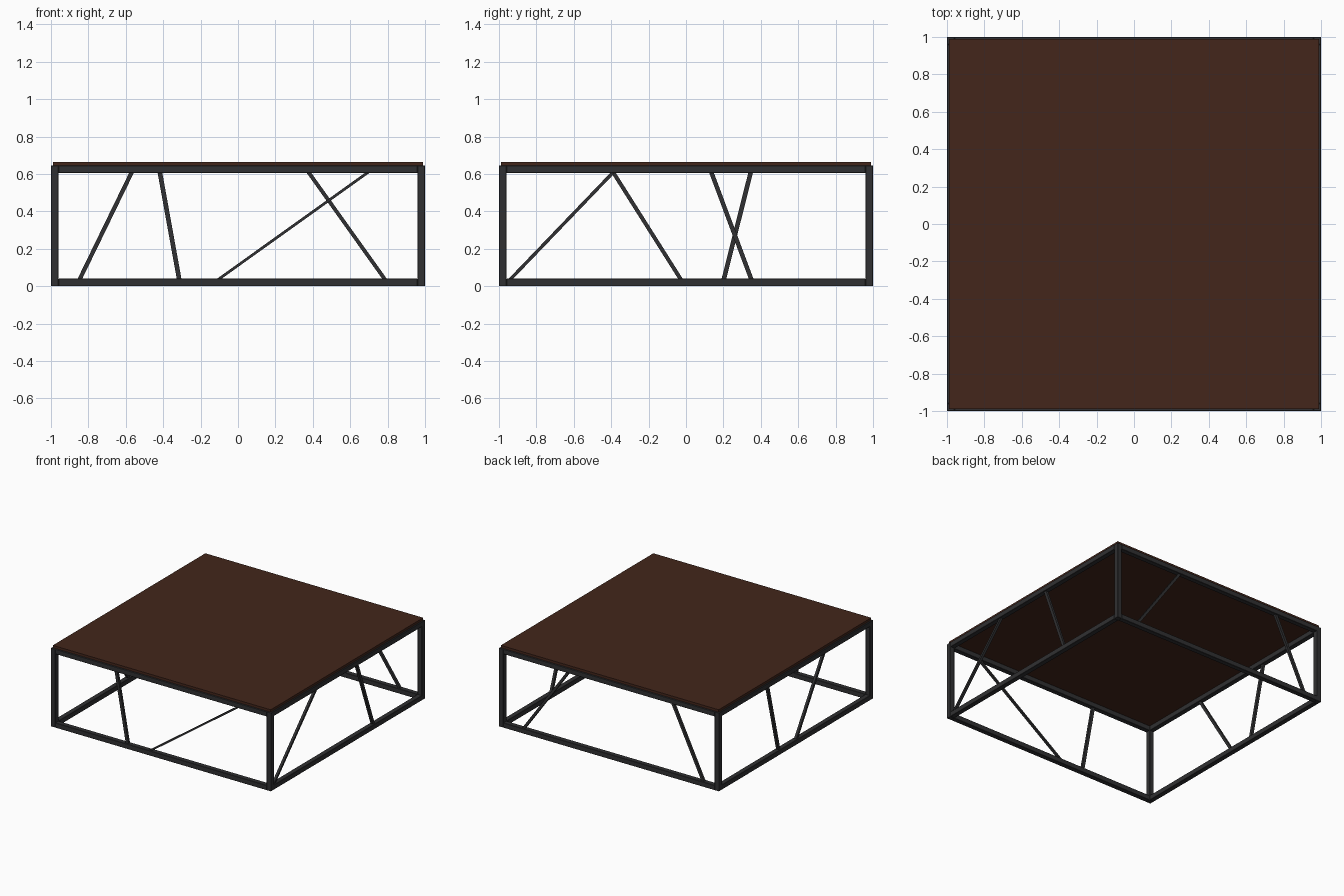
import bpy

if "Cube" in bpy.data.objects:
    bpy.data.objects.remove(bpy.data.objects["Cube"])

H, T = 0.645, 0.04          # frame height, tube size
C = 1 - T / 2               # centre line of the tubes


def material(name, rgb):
    m = bpy.data.materials.new(name)
    m.diffuse_color = (*rgb, 1)
    m.use_nodes = True
    m.node_tree.nodes["Principled BSDF"].inputs["Base Color"].default_value = m.diffuse_color
    return m


steel = material("dark_steel", (0.03, 0.03, 0.032))
wood = material("brown_wood", (0.056, 0.019, 0.011))


def prism(name, bottom, top, mat):
    """Six-sided solid from a bottom and a top loop of four points."""
    me = bpy.data.meshes.new(name)
    faces = [(3, 2, 1, 0), (4, 5, 6, 7)]
    faces += [(i, (i + 1) % 4, (i + 1) % 4 + 4, i + 4) for i in range(4)]
    me.from_pydata(bottom + top, [], faces)
    me.materials.append(mat)
    ob = bpy.data.objects.new(name, me)
    bpy.context.collection.objects.link(ob)
    return ob


def loop(x, y, z, sx, sy):
    return [(x + a * sx / 2, y + b * sy / 2, z)
            for a, b in ((-1, -1), (1, -1), (1, 1), (-1, 1))]


def box(name, x, y, z0, z1, sx, sy, mat, bevel=0.0):
    ob = prism(name, loop(x, y, z0, sx, sy), loop(x, y, z1, sx, sy), mat)
    if bevel:
        b = ob.modifiers.new("bevel", "BEVEL")
        b.width, b.segments = bevel, 1
    return ob


# corner legs
for sx, nx in ((-1, "left"), (1, "right")):
    for sy, ny in ((-1, "front"), (1, "back")):
        box(f"leg_{ny}_{nx}", sx * C, sy * C, 0, H, T, T, steel, 0.002)

# lower and upper rails between the legs
L = 2 - 2 * T
for z, nz in ((0, "lower"), (H - T, "upper")):
    for s, nx, ny in ((-1, "left", "front"), (1, "right", "back")):
        box(f"{nz}_rail_{nx}", s * C, 0, z, z + T, T, L, steel, 0.002)
        box(f"{nz}_rail_{ny}", 0, s * C, z, z + T, L, T, steel, 0.002)

# slanted struts: side, position along the side at the bottom and at the top
W, D = 0.025, 0.02
struts = [
    ("front", -0.315, -0.417), ("front", -0.10, 0.69),
    ("back", -0.845, -0.57), ("back", 0.783, 0.38),
    ("right", -0.936, -0.393), ("right", 0.348, 0.137),
    ("left", -0.03, -0.387), ("left", 0.203, 0.345),
]
for i, (side, b, t) in enumerate(struts):
    s = C if side in ("back", "right") else -C
    z0, z1 = T, H - T
    if side in ("front", "back"):
        lo, hi = loop(b, s, z0, W, D), loop(t, s, z1, W, D)
    else:
        lo, hi = loop(s, b, z0, D, W), loop(s, t, z1, D, W)
    prism(f"strut_{side}_{i % 2 + 1}", lo, hi, steel)

# table top panel
box("table_top", 0, 0, H, H + 0.02, 1.98, 1.98, wood)
